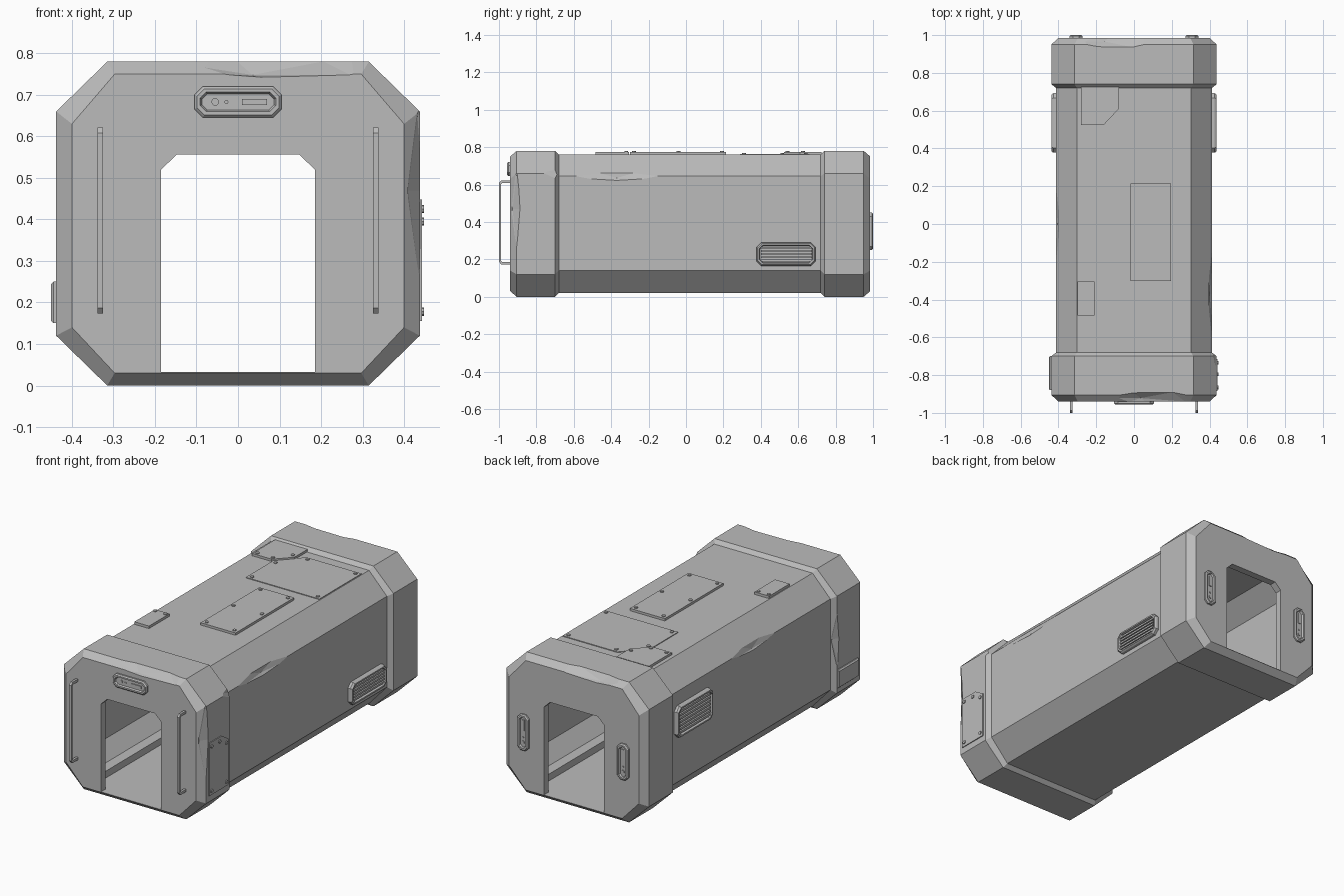
import bpy, bmesh, math
from mathutils import Vector, Matrix

default = bpy.data.objects.get("Cube")
if default:
    bpy.data.objects.remove(default, do_unlink=True)

grey = bpy.data.materials.new("plain grey")
grey.use_nodes = True
GREY = (0.5, 0.5, 0.5, 1)
grey.diffuse_color = GREY
grey.node_tree.nodes["Principled BSDF"].inputs["Base Color"].default_value = GREY


def finish(name, bm):
    bmesh.ops.recalc_face_normals(bm, faces=bm.faces)
    mesh = bpy.data.meshes.new(name)
    bm.to_mesh(mesh)
    bm.free()
    mesh.materials.append(grey)
    obj = bpy.data.objects.new(name, mesh)
    bpy.context.scene.collection.objects.link(obj)
    return obj


def loft(name, rings):
    """Closed solid skinned through rings of matching points."""
    bm = bmesh.new()
    loops = [[bm.verts.new(p) for p in ring] for ring in rings]
    for a, b in zip(loops, loops[1:]):
        for i in range(len(a)):
            j = (i + 1) % len(a)
            bm.faces.new((a[i], a[j], b[j], b[i]))
    bm.faces.new(loops[0])
    bm.faces.new(loops[-1])
    return finish(name, bm)


def prism(name, frame, pts, low, high):
    return loft(name, [[frame(u, v, h) for u, v in pts] for h in (low, high)])


def rect(cu, cv, w, h, c=0.0):
    """Rectangle outline, with corners cut by c."""
    a, b = w / 2, h / 2
    if not c:
        return [(cu - a, cv - b), (cu + a, cv - b), (cu + a, cv + b), (cu - a, cv + b)]
    shape = [(-a + c, -b), (a - c, -b), (a, -b + c), (a, b - c),
             (a - c, b), (-a + c, b), (-a, b - c), (-a, -b + c)]
    return [(cu + u, cv + v) for u, v in shape]


def disc(cu, cv, r, n=8):
    return [(cu + r * math.cos(math.tau * k / n), cv + r * math.sin(math.tau * k / n))
            for k in range(n)]


def octagon(y, half, flat, z0, z1, z2, z3):
    right = [(flat, z0), (half, z1), (half, z2), (flat, z3)]
    return [(x, y, z) for x, z in right] + [(-x, y, z) for x, z in reversed(right)]


def cut(obj, cutter):
    cutter.hide_render = True
    mod = obj.modifiers.new("cut", "BOOLEAN")
    mod.object = cutter
    mod.operation = "DIFFERENCE"
    mod.solver = "EXACT"
    with bpy.context.temp_override(object=obj, active_object=obj):
        bpy.ops.object.modifier_apply(modifier=mod.name)
    bpy.data.objects.remove(cutter, do_unlink=True)


# Hull: octagonal tube with a thicker bevelled collar at each end
FACE = (0.40, 0.297, 0.03, 0.14, 0.63, 0.75)
COLLAR = (0.438, 0.315, 0.0, 0.12, 0.66, 0.78)
BODY = (0.412, 0.302, 0.02, 0.14, 0.645, 0.76)
FRONT, BACK = -0.94, 0.985
hull = loft("hull", [octagon(y, *s) for y, s in (
    (FRONT, FACE), (-0.905, COLLAR), (-0.70, COLLAR), (-0.68, BODY),
    (0.72, BODY), (0.74, COLLAR), (0.95, COLLAR), (BACK, FACE))])

# Hollow interior and doorways
FLOOR = 0.032
CAVITY = (0.385, 0.285, FLOOR, 0.15, 0.635, 0.73)
cut(hull, loft("cavity_cutter", [octagon(y, *CAVITY) for y in (-0.90, 0.945)]))
door = [(-0.185, FLOOR), (0.185, FLOOR), (0.185, 0.52),
        (0.147, 0.557), (-0.147, 0.557), (-0.185, 0.52)]
cut(hull, prism("door_cutter", lambda u, v, h: (u, h, v), door, -1.2, 1.2))

# Worn chips on the edges: place, outward direction, long axis, half length
CHIPS = [((0.412, -0.37, 0.645), (1, 0, 0.45), 1, 0.5),
         ((-0.412, 0.0, 0.645), (-1, 0, 0.45), 1, 0.4),
         ((0.1, -0.905, 0.78), (0, -1, 0.8), 0, 0.4),
         ((0.438, -0.905, 0.47), (1, -0.8, 0), 2, 0.4),
         ((-0.1, 0.95, 0.78), (0, 1, 0.8), 0, 0.35),
         ((-0.438, -0.70, 0.42), (-1, 0.6, 0), 2, 0.3)]
for place, out, axis, length in CHIPS:
    bm = bmesh.new()
    bmesh.ops.create_icosphere(bm, subdivisions=2, radius=0.1)
    size = [1, 1, 1]
    size[axis] = length / 0.1
    centre = Vector(place) + Vector(out).normalized() * 0.085
    bm.transform(Matrix.Translation(centre) @ Matrix.Diagonal((*size, 1)))
    cut(hull, finish("chip_cutter", bm))


# Surface frames: u and v along the face, h outward
def top(u, v, h):
    return (u, v, 0.76 + h)


def front(u, v, h):
    return (u, FRONT - h, v)


def side(x):
    sign = 1 if x > 0 else -1
    return lambda u, v, h: (x + sign * h, u, v)


def plate(name, frame, pts, thick, screws):
    prism(name, frame, pts, -0.005, thick)
    for i, (u, v) in enumerate(screws):
        prism(f"{name}_screw_{i + 1}", frame, disc(u, v, 0.01), 0, thick + 0.005)


def corners(cu, cv, w, h):
    return rect(cu, cv, w - 0.044, h - 0.044)


# Roof plates
plate("roof_corner_plate", top,
      [(-0.28, 0.725), (-0.28, 0.525), (-0.16, 0.525), (-0.08, 0.61), (-0.08, 0.725)],
      0.013, [(-0.26, 0.543), (-0.165, 0.543), (-0.10, 0.625)])
plate("roof_wide_plate", top,
      [(-0.155, 0.29), (0.298, 0.29), (0.298, 0.66), (-0.04, 0.66), (-0.155, 0.54)],
      0.004, [(-0.13, 0.31), (0.275, 0.31), (0.275, 0.64), (-0.02, 0.64), (-0.13, 0.515)])
plate("roof_long_plate", top, rect(0.088, -0.043, 0.215, 0.515), 0.013,
      corners(0.088, -0.043, 0.215, 0.515) + [(0.0, -0.04), (0.175, -0.04)])
plate("roof_small_plate", top, rect(-0.253, -0.395, 0.09, 0.18), 0.014,
      [(-0.285, -0.32), (-0.222, -0.32)])

# Left collar plate and right collar box
plate("collar_plate", side(0.438),
      [(-0.885, 0.155), (-0.715, 0.155), (-0.715, 0.41), (-0.775, 0.448), (-0.885, 0.448)],
      0.005, [(-0.865, 0.178), (-0.735, 0.178), (-0.735, 0.395), (-0.795, 0.425), (-0.865, 0.425)])
box_side = side(-0.438)
loft("collar_box", [[box_side(u, v, h) for u, v in rect(-0.79, 0.2, 0.18 - i, 0.1 - i)]
                    for i, h in ((0, -0.005), (0, 0.006), (0.012, 0.013))])


def framed(name, frame, cu, cv, w, h, c, high):
    """Raised rim with a sunken middle."""
    steps = ((0, -0.005), (0, 0.6 * high), (0.006, high), (0.014, high), (0.018, 0.4 * high))
    loft(name, [[frame(u, v, d) for u, v in rect(cu, cv, w - 2 * i, h - 2 * i, c - i * 0.4)]
                for i, d in steps])


# Side vents with horizontal slats
def vent(name, x, z, height, slats):
    frame = side(x)
    framed(name + "_frame", frame, 0.535, z, 0.315, height, 0.025, 0.024)
    gap = (height - 0.04) / slats
    for i in range(slats):
        v = z + (i - (slats - 1) / 2) * gap
        prism(f"{name}_slat_{i + 1}", frame, rect(0.535, v, 0.27, gap * 0.6), 0.005, 0.02)


vent("left_vent", 0.412, 0.228, 0.125, 5)
vent("right_vent", -0.412, 0.48, 0.175, 7)


# Control panels: one over the front door, two beside the back door
def control(name, frame, w, h):
    framed(name + "_frame", frame, 0, 0, w, h, 0.02, 0.016)
    prism(name + "_knob", frame, disc(-0.055, 0, 0.009, 12), 0.004, 0.011)
    prism(name + "_button", frame, disc(-0.028, 0, 0.005), 0.004, 0.011)
    prism(name + "_bar", frame, rect(0.04, 0, 0.06, 0.014), 0.004, 0.011)


control("front_control", lambda u, v, h: front(u, 0.683 + v, h), 0.21, 0.075)
for label, x in (("left", 0.307), ("right", -0.307)):
    control(f"back_{label}_control",
            lambda u, v, h, x=x: (x + v, BACK + h * 0.94, 0.35 + u), 0.2, 0.07)

# Front grab handles
outer = [(-0.93, 0.173), (-0.988, 0.173), (-1, 0.187), (-1, 0.608), (-0.988, 0.622), (-0.93, 0.622)]
inner = [(-0.93, 0.608), (-0.983, 0.608), (-0.988, 0.603),
         (-0.988, 0.192), (-0.983, 0.187), (-0.93, 0.187)]
for label, x in (("left", 0.332), ("right", -0.332)):
    prism(f"{label}_handle", lambda u, v, h: (h, u, v), outer + inner, x - 0.0065, x + 0.0065)

# Low curbs along both sides of the floor
curb = [(0.26, 0.026), (0.26, 0.07), (0.33, 0.07), (0.30, 0.026)]
for label, s in (("left", 1), ("right", -1)):
    prism(f"{label}_curb", lambda u, v, h: (s * u, h, v), curb, -0.91, 0.955)
